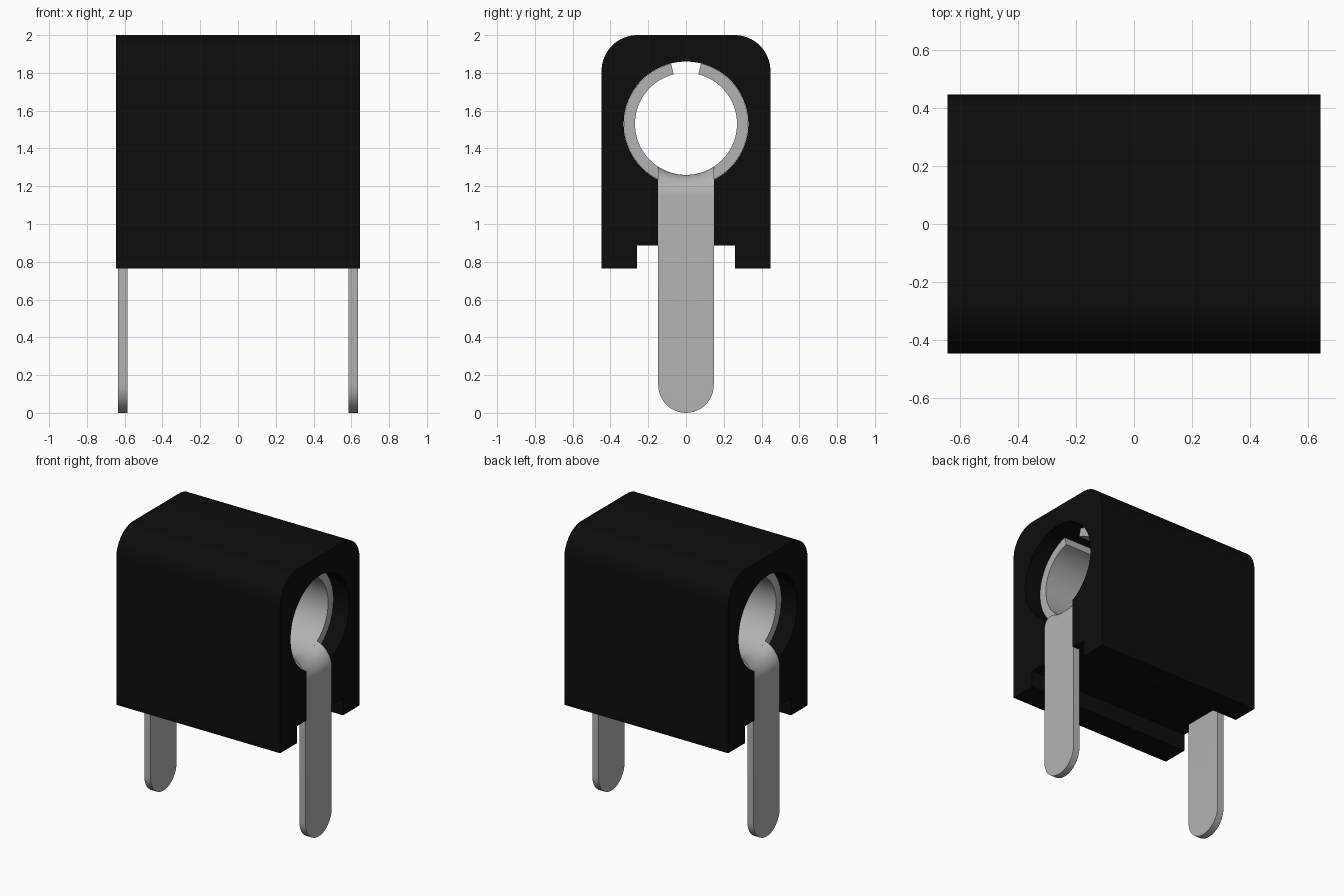
import bpy, bmesh, math

if "Cube" in bpy.data.objects:
    bpy.data.objects.remove(bpy.data.objects["Cube"])

HX, HY = 0.645, 0.447            # body half sizes
ZB, ZT, ZC = 0.765, 2.0, 1.53    # body bottom, top, bore centre
RO, RI = 0.33, 0.27              # sleeve radii
SX = 0.52                        # sleeve half length
LW = 0.147                       # leg half width


def material(name, rgb):
    m = bpy.data.materials.new(name)
    m.diffuse_color = (*rgb, 1)
    m.use_nodes = True
    m.node_tree.nodes["Principled BSDF"].inputs["Base Color"].default_value = m.diffuse_color
    return m


black = material("black_plastic", (0.004, 0.004, 0.004))
metal = material("grey_metal", (0.45, 0.45, 0.465))


def finish(name, bm, mat):
    bmesh.ops.recalc_face_normals(bm, faces=bm.faces)
    me = bpy.data.meshes.new(name)
    bm.to_mesh(me)
    bm.free()
    ob = bpy.data.objects.new(name, me)
    bpy.context.collection.objects.link(ob)
    me.materials.append(mat)
    return ob


def smooth(ob):
    bpy.ops.object.select_all(action='DESELECT')
    ob.select_set(True)
    bpy.context.view_layer.objects.active = ob
    bpy.ops.object.shade_smooth_by_angle(angle=math.radians(30))


def loft(name, rings, mat):
    """Closed skin through rings of equal length, capped at both ends."""
    bm = bmesh.new()
    vs = [[bm.verts.new(p) for p in r] for r in rings]
    n = len(vs[0])
    for a, b in zip(vs, vs[1:]):
        for i in range(n):
            j = (i + 1) % n
            bm.faces.new((a[i], a[j], b[j], b[i]))
    for r in (vs[0], vs[-1]):
        h = n // 2               # cap as a strip between the two halves
        for i in range(h - 1):
            bm.faces.new((r[i], r[i + 1], r[n - 2 - i], r[n - 1 - i]))
    return finish(name, bm, mat)


def prism(name, pts, x0, x1, mat):
    """Extrude a y-z outline along x."""
    bm = bmesh.new()
    f = bm.faces.new([bm.verts.new((x0, y, z)) for y, z in pts])
    g = bmesh.ops.extrude_face_region(bm, geom=[f])['geom']
    bmesh.ops.translate(bm, vec=(x1 - x0, 0, 0),
                        verts=[v for v in g if isinstance(v, bmesh.types.BMVert)])
    return finish(name, bm, mat)


def arc(r, cy, cz, a0, a1, n):
    return [(cy + r * math.cos(math.radians(a0 + (a1 - a0) * i / n)),
             cz + r * math.sin(math.radians(a0 + (a1 - a0) * i / n))) for i in range(n + 1)]


# body: rounded top, channel along the underside
R = 0.19
outline = ([(0.26, ZB), (HY, ZB)]
           + arc(R, HY - R, ZT - R, 0, 90, 16)
           + arc(R, R - HY, ZT - R, 90, 180, 16)
           + [(-HY, ZB), (-0.26, ZB), (-0.26, 0.885), (0.26, 0.885)])
body = prism("body", outline, -HX, HX, black)

# bore and leg grooves cut from the body
cutters = [prism("bore_cutter", arc(RO, 0, ZC, 0, 360, 96)[:-1], -1, 1, black)]
box = [(-0.149, 0.8), (0.149, 0.8), (0.149, 1.35), (-0.149, 1.35)]
for s in (-1, 1):
    cutters.append(prism("groove_cutter", box, s * 0.583, s * 0.8, black))
for c in cutters:
    c.hide_render = True
    mod = body.modifiers.new("cut", 'BOOLEAN')
    mod.operation, mod.object, mod.solver = 'DIFFERENCE', c, 'EXACT'
    bpy.context.view_layer.objects.active = body
    bpy.ops.object.modifier_apply(modifier=mod.name)
    bpy.data.objects.remove(c)
smooth(body)

# split sleeve with a gap along the top
G = 13.9
ring = []
for x in (-SX, SX):
    outer = arc(RO - 0.001, 0, ZC, 90 + G, 450 - G, 88)
    inner = arc(RI, 0, ZC, 450 - G, 90 + G, 88)
    ring.append([(x, y, z) for y, z in outer + inner])
smooth(loft("sleeve", ring, metal))

# legs: leave the sleeve as a curved tab, bend down and end in a round tip
BR = 0.115
CZ = ZC - RI - BR
ys = [-LW * math.cos(math.pi * i / 24) for i in range(25)]


def leg_ring(s, a):
    t = a / (math.pi / 2)
    thick = 0.06 - 0.011 * t

    def pt(y, r, rad):
        lift = (rad - math.sqrt(rad * rad - y * y)) * (1 - t)
        return (s * (SX + r * math.sin(a)), y, CZ + r * math.cos(a) + lift)
    return ([pt(y, BR, RI) for y in ys]
            + [pt(y, BR - thick, RO) for y in reversed(ys)])


for s, side in ((-1, "left"), (1, "right")):
    rings = [leg_ring(s, math.pi / 2 * i / 12) for i in range(13)]
    rings.append([(x, y, LW - math.sqrt(max(0, LW * LW - y * y)))
                  for x, y, z in rings[-1]])
    smooth(loft(side + "_leg", rings, metal))
